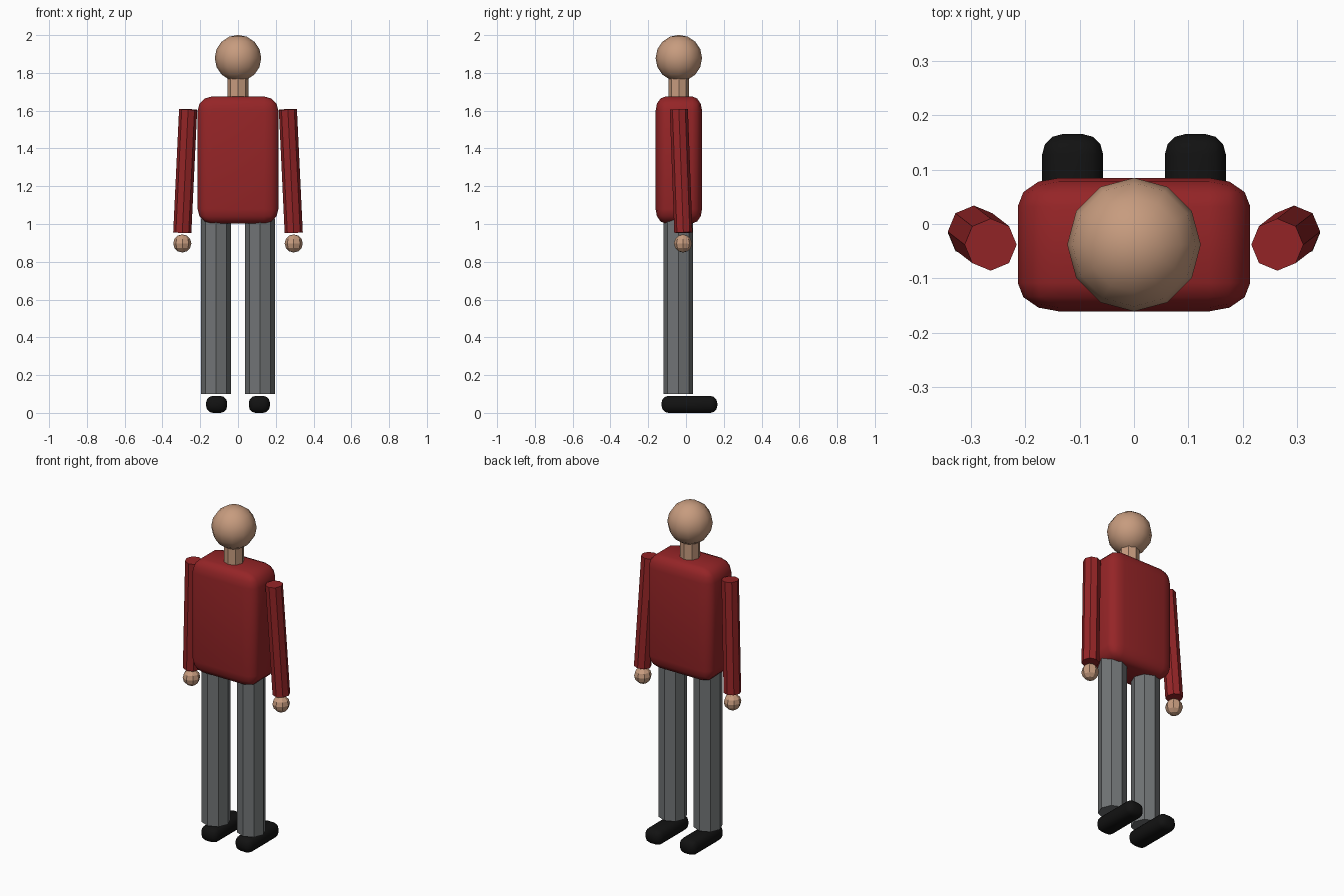
import bpy
from mathutils import Vector

cube = bpy.data.objects.get("Cube")
if cube:
    bpy.data.objects.remove(cube, do_unlink=True)


def material(name, rgb):
    mat = bpy.data.materials.new(name)
    mat.use_nodes = True
    mat.diffuse_color = (*rgb, 1)
    mat.node_tree.nodes["Principled BSDF"].inputs["Base Color"].default_value = (*rgb, 1)
    return mat


skin = material("skin", (0.57, 0.33, 0.21))
red = material("red cloth", (0.3, 0.018, 0.02))
grey = material("grey cloth", (0.165, 0.175, 0.18))
black = material("black leather", (0.006, 0.006, 0.006))


def finish(name, mat):
    obj = bpy.context.object
    obj.name = obj.data.name = name
    obj.data.materials.append(mat)
    return obj


def rod(name, mat, top, bottom, radius):
    """Eight-sided cylinder between two points."""
    top, bottom = Vector(top), Vector(bottom)
    axis = top - bottom
    bpy.ops.mesh.primitive_cylinder_add(vertices=8, radius=radius, depth=axis.length,
                                        location=(top + bottom) / 2)
    obj = finish(name, mat)
    obj.rotation_mode = "QUATERNION"
    # the primitive starts with a vertex on an axis, so no extra twist is needed
    obj.rotation_quaternion = Vector((0, 0, 1)).rotation_difference(axis)
    return obj


def ball(name, mat, centre, radius, segments, rings):
    bpy.ops.mesh.primitive_uv_sphere_add(segments=segments, ring_count=rings,
                                         radius=radius, location=centre)
    return finish(name, mat)


def rounded_box(name, mat, centre, size, bevel, squash=1.0):
    """Bevelled box; squash flattens the rounding along y."""
    bpy.ops.mesh.primitive_cube_add(size=1, location=centre)
    obj = finish(name, mat)
    for v in obj.data.vertices:
        v.co *= Vector((size[0], size[1] / squash, size[2]))
    obj.scale.y = squash
    mod = obj.modifiers.new("rounding", "BEVEL")
    mod.width = bevel
    mod.segments = 3
    bpy.ops.object.shade_smooth()
    return obj


# Head, neck and body
ball("head", skin, (0, -0.038, 1.878), 0.123, 12, 8)
bpy.ops.object.shade_smooth()
rod("neck", skin, (0, -0.038, 1.80), (0, -0.038, 1.64), 0.055)
rounded_box("torso", red, (0, -0.038, 1.339), (0.428, 0.246, 0.672), 0.076, 0.69)

# Limbs on both sides
for side, s in (("left", 1), ("right", -1)):
    rod(side + "_arm", red, (s * 0.264, -0.038, 1.607), (s * 0.295, -0.014, 0.954), 0.048)
    ball(side + "_hand", skin, (s * 0.295, -0.016, 0.897), 0.048, 8, 6)
    rod(side + "_leg", grey, (s * 0.116, -0.041, 1.03), (s * 0.116, -0.041, 0.1), 0.079)
    rounded_box(side + "_shoe", black, (s * 0.113, 0.018, 0.045),
                (0.112, 0.295, 0.09), 0.037)
